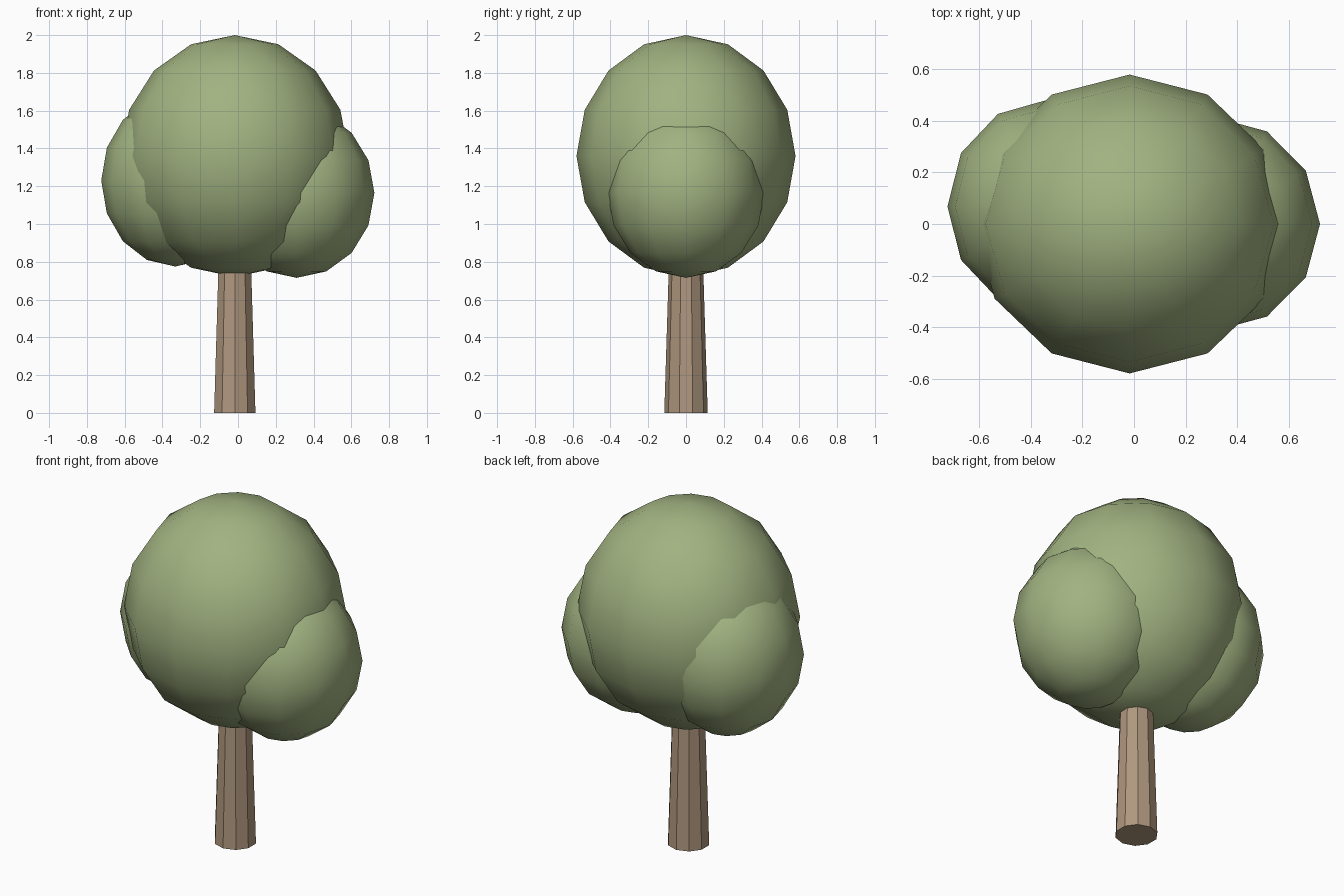
import bpy

if "Cube" in bpy.data.objects:
    bpy.data.objects.remove(bpy.data.objects["Cube"])


def material(name, colour):
    mat = bpy.data.materials.new(name)
    mat.diffuse_color = (*colour, 1)
    mat.use_nodes = True
    mat.node_tree.nodes["Principled BSDF"].inputs["Base Color"].default_value = mat.diffuse_color
    return mat


leaf = material("leaf_green", (0.36, 0.45, 0.22))
bark = material("bark_brown", (0.43, 0.31, 0.21))


def foliage(name, centre, radii):
    """Smooth low-poly ellipsoid of leaves."""
    bpy.ops.mesh.primitive_uv_sphere_add(segments=12, ring_count=8, radius=1, location=centre)
    ob = bpy.context.object
    ob.name = name
    ob.scale = radii
    bpy.ops.object.transform_apply(location=False, rotation=False, scale=True)
    bpy.ops.object.shade_smooth()
    ob.data.materials.append(leaf)


# Tapered ten-sided trunk, running up into the crown
TRUNK_HEIGHT = 0.9
bpy.ops.mesh.primitive_cone_add(vertices=10, radius1=0.115, radius2=0.087,
                                depth=TRUNK_HEIGHT, location=(-0.017, 0, TRUNK_HEIGHT / 2))
trunk = bpy.context.object
trunk.name = "trunk"
trunk.data.materials.append(bark)

# Crown: one large clump and two smaller side clumps
foliage("main_foliage", (-0.017, 0, 1.36), (0.605, 0.58, 0.64))
foliage("right_foliage", (0.31, 0, 1.165), (0.412, 0.415, 0.45))
foliage("left_foliage", (-0.332, 0.068, 1.23), (0.392, 0.415, 0.455))
